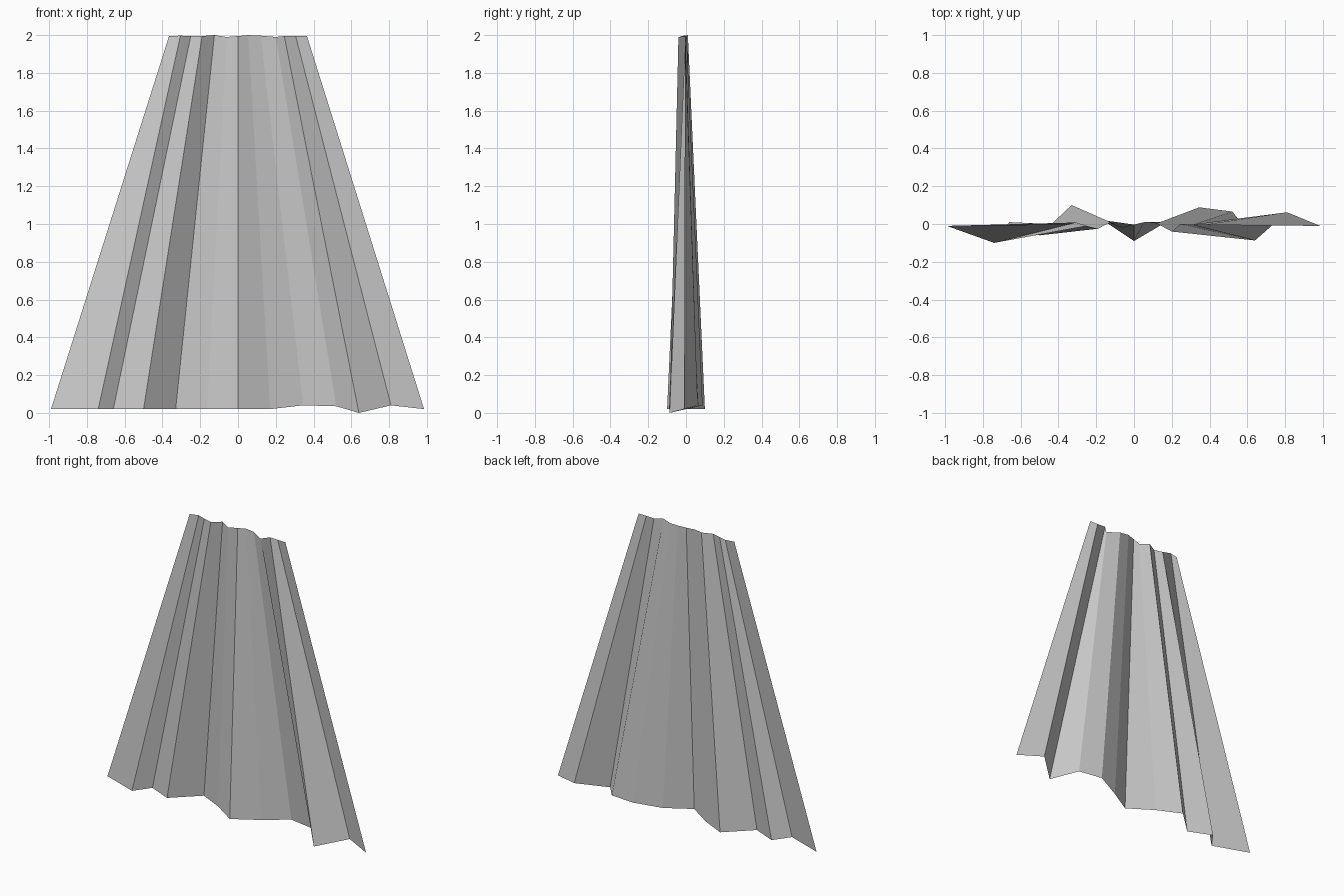
import bpy, bmesh

# Pleat profiles from left to right: flared hem and narrow gathered top
hem = [(-.99, -.01, .02), (-.74, -.10, .02), (-.66, .01, .02), (-.50, -.06, .02),
       (-.33, .10, .02), (-.165, .02, .02), (0, -.09, .02), (.17, .01, .02),
       (.345, .088, .04), (.52, .066, .035), (.64, -.087, 0), (.81, .062, .04),
       (.985, -.01, .02)]
top = [(-.365, -.005, 1.995), (-.305, .008, 1.997), (-.25, -.01, 1.995), (-.19, -.025, 1.995),
       (-.125, .01, 2), (-.06, -.02, 1.99), (0, -.003, 1.995), (.055, .01, 2),
       (.12, .003, 1.997), (.20, -.04, 1.99), (.245, 0, 1.995), (.305, -.003, 1.995),
       (.365, -.005, 1.995)]

# Pleated cloth lofted between the two profiles
bm = bmesh.new()
rows = [[bm.verts.new(p) for p in row] for row in (hem, top)]
for i in range(len(hem) - 1):
    bm.faces.new((rows[0][i], rows[0][i + 1], rows[1][i + 1], rows[1][i]))
mesh = bpy.data.meshes.new("pleated_cloth")
bm.to_mesh(mesh)
bm.free()
cloth = bpy.data.objects.new("pleated_cloth", mesh)
bpy.context.collection.objects.link(cloth)
